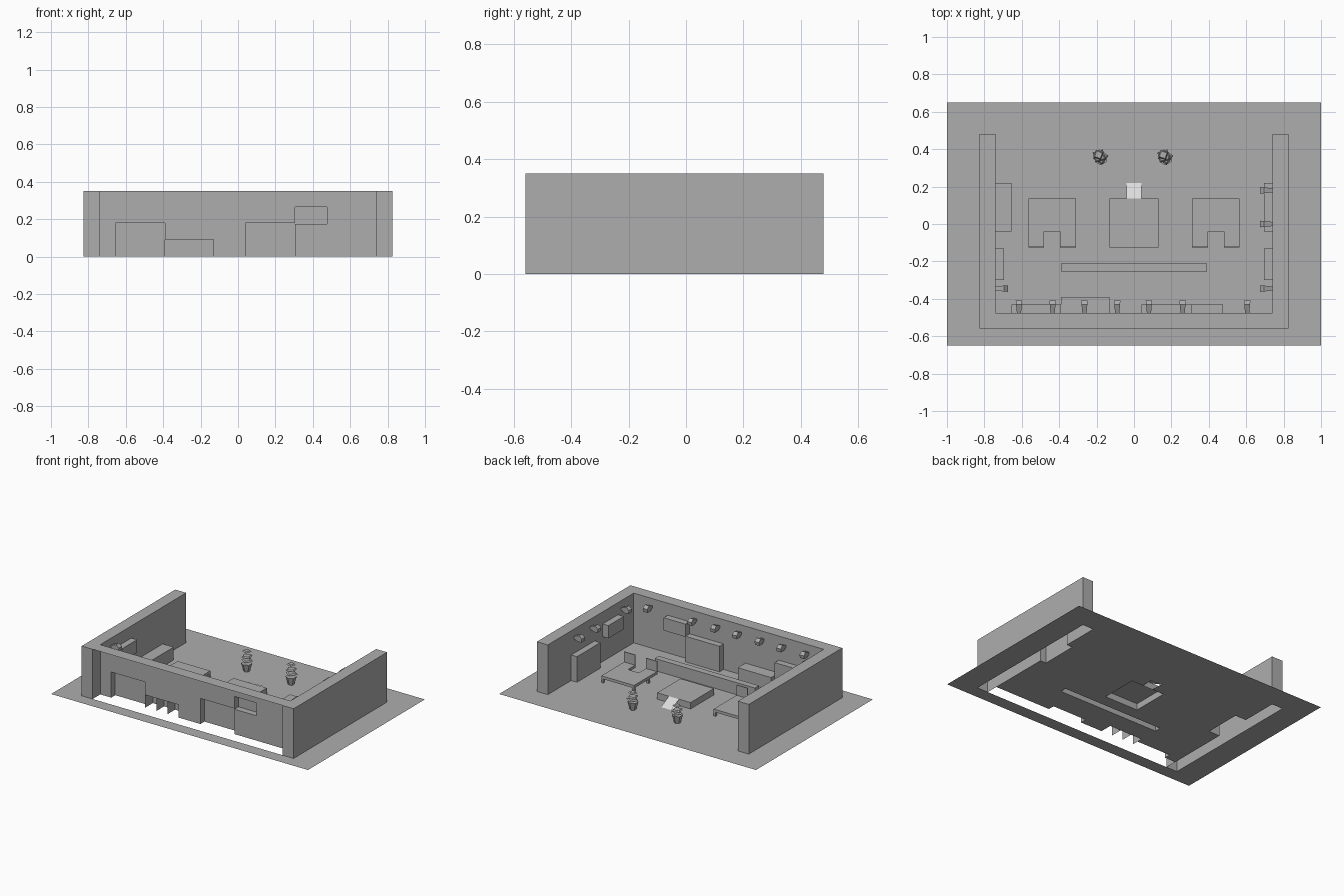
import bpy, bmesh, math
from mathutils import Matrix, Vector

if "Cube" in bpy.data.objects:
    bpy.data.objects.remove(bpy.data.objects["Cube"])

def material(name, v):
    m = bpy.data.materials.new(name)
    m.diffuse_color = (v, v, v, 1)
    m.use_nodes = True
    m.node_tree.nodes["Principled BSDF"].inputs["Base Color"].default_value = m.diffuse_color
    return m

GREY = material("mid grey", 0.42)
PALE = material("pale grey", 0.72)

def finish(name, bm, mat=GREY):
    me = bpy.data.meshes.new(name)
    bm.to_mesh(me)
    bm.free()
    me.materials.append(mat)
    ob = bpy.data.objects.new(name, me)
    bpy.context.collection.objects.link(ob)
    return ob

def quad(bm, pts):
    bm.faces.new([bm.verts.new(p) for p in pts])

def sheet(name, outer, holes, place):
    """Flat rectangle (u0,u1,v0,v1) with rectangular holes cut out."""
    rects = [outer] + holes
    us = sorted({u for r in rects for u in r[:2]})
    vs = sorted({v for r in rects for v in r[2:]})
    bm = bmesh.new()
    for a, b in zip(us, us[1:]):
        for c, d in zip(vs, vs[1:]):
            u, v = (a + b) / 2, (c + d) / 2
            if not any(h[0] < u < h[1] and h[2] < v < h[3] for h in holes):
                quad(bm, [place(a, c), place(b, c), place(b, d), place(a, d)])
    bmesh.ops.remove_doubles(bm, verts=bm.verts, dist=1e-5)
    bmesh.ops.dissolve_limit(bm, angle_limit=0.01, verts=bm.verts, edges=bm.edges)
    return finish(name, bm)

def box(name, x0, x1, y0, y1, z0, z1, omit=()):
    """Box with some sides left open, e.g. omit=('-y', '-z')."""
    bm = bmesh.new()
    bmesh.ops.create_cube(bm, size=1, matrix=Matrix.Translation(
        ((x0 + x1) / 2, (y0 + y1) / 2, (z0 + z1) / 2)) @ Matrix.Diagonal((x1 - x0, y1 - y0, z1 - z0, 1)))
    bm.normal_update()
    dirs = {'+x': (1, 0, 0), '-x': (-1, 0, 0), '+y': (0, 1, 0), '-y': (0, -1, 0), '-z': (0, 0, -1)}
    gone = [f for f in bm.faces if any(f.normal.dot(Vector(dirs[d])) > 0.9 for d in omit)]
    bmesh.ops.delete(bm, geom=gone, context='FACES')
    return finish(name, bm)

XI, XO, YI, YO, YB, H = 0.74, 0.825, -0.475, -0.56, 0.48, 0.35

# Cabinets and panels that push out of the walls: a, b, z0, z1, depth
front = [(-0.655, -0.39, 0, 0.18, 0.045), (-0.39, -0.13, 0, 0.09, 0.085),
         (0.04, 0.305, 0, 0.18, 0.045), (0.305, 0.475, 0.175, 0.265, 0.045)]
left = [(-0.04, 0.22, 0, 0.09, 0.085), (-0.30, -0.13, 0.175, 0.265, 0.045)]
right = [(-0.04, 0.22, 0, 0.18, 0.045), (-0.30, -0.13, 0.175, 0.265, 0.045)]

# Floor, open under the hollow walls and solid blocks
holes = [(-XO, -XI, YO, YB), (XI, XO, YO, YB), (-XI, XI, YO, YI),
         (-0.13, 0.13, -0.125, 0.135), (-0.04, 0.04, 0.135, 0.22), (-0.39, 0.39, -0.255, -0.21)]
holes += [(a, b, YI, YI + d) for a, b, z0, z1, d in front if z0 == 0]
holes += [(-XI, -XI + d, a, b) for a, b, z0, z1, d in left if z0 == 0]
holes += [(XI - d, XI, a, b) for a, b, z0, z1, d in right if z0 == 0]
sheet("floor", (-1, 1, -0.65, 0.65), holes, lambda u, v: (u, v, 0))

# Walls
sheet("wall_top", (-XO, XO, YO, YB), [(-XI, XI, YI, YB)], lambda u, v: (u, v, H))
sheet("front_wall_inside", (-XI, XI, 0, H), [f[:4] for f in front], lambda u, v: (u, YI, v))
for side, s, items in (("left", -1, left), ("right", 1, right)):
    sheet(side + "_wall_inside", (YO, YB, 0, H), [f[:4] for f in items], lambda u, v: (s * XI, u, v))
    sheet(side + "_wall_outside", (YO, YB, 0, H), [], lambda u, v: (s * XO, u, v))
    lo, hi = sorted((s * XI, s * XO))
    for end, y in (("front", YO), ("back", YB)):
        sheet(side + "_wall_" + end + "_end", (lo, hi, 0, H), [], lambda u, v: (u, y, v))
    for a, b, z0, z1, d in items:
        lo, hi = sorted((s * XI, s * (XI - d)))
        open_sides = ['+x' if s > 0 else '-x'] + (['-z'] if z0 == 0 else [])
        box(side + "_wall_cabinet", lo, hi, a, b, z0, z1, open_sides)
for a, b, z0, z1, d in front:
    box("front_wall_cabinet", a, b, YI, YI + d, z0, z1, ['-y'] + (['-z'] if z0 == 0 else []))
for x in (-0.303, -0.217):
    sheet("cabinet_divider", (YI, YI + 0.085, 0, 0.09), [], lambda u, v: (x, u, v))

# Centre platform, ramp and long bench
box("centre_platform", -0.13, 0.13, -0.125, 0.135, 0, 0.045, ['-z'])
box("long_bench", -0.39, 0.39, -0.255, -0.21, 0, 0.085, ['-z'])
bm = bmesh.new()
quad(bm, [(-0.04, 0.135, 0.045), (0.04, 0.135, 0.045), (0.04, 0.22, 0), (-0.04, 0.22, 0)])
finish("ramp", bm, PALE)

# Low tables with two backed seats each
for s in (-1, 1):
    cx = s * 0.4375
    box("table_top", cx - 0.1275, cx + 0.1275, -0.04, 0.135, 0.028, 0.048)
    for dx in (-0.12, 0.12):
        for y in (-0.033, 0.128):
            box("table_leg", cx + dx - 0.0075, cx + dx + 0.0075, y - 0.007, y + 0.007, 0, 0.028)
    for dx in (-0.085, 0.085):
        x0, x1 = cx + dx - 0.0425, cx + dx + 0.0425
        box("seat", x0, x1, -0.125, -0.04, 0.028, 0.048)
        box("seat_back", x0, x1, -0.125, -0.119, 0.048, 0.12)

# Wall spotlights: arm and tilted tapered head
def spotlight(pos, angle):
    bm = bmesh.new()
    prof = [(0, 0.300), (0.045, 0.318), (0.066, 0.300), (0.062, 0.275), (0.03, 0.272), (0, 0.285)]
    rings = [[bm.verts.new((w * (0.7 + 6 * y), y, z)) for y, z in prof] for w in (-0.016, 0.016)]
    bm.faces.new(rings[0])
    bm.faces.new(rings[1][::-1])
    n = len(prof)
    for i in range(n):
        j = (i + 1) % n
        bm.faces.new([rings[0][j], rings[0][i], rings[1][i], rings[1][j]])
    bmesh.ops.recalc_face_normals(bm, faces=bm.faces)
    bm.transform(Matrix.Translation((*pos, 0)) @ Matrix.Rotation(angle, 4, 'Z'))
    finish("spotlight", bm)

for x in (-0.615, -0.435, -0.265, -0.09, 0.08, 0.26, 0.605):
    spotlight((x, YI), 0)
spotlight((-XI, -0.345), -math.pi / 2)
for y in (0.18, 0.0, -0.345):
    spotlight((XI, y), math.pi / 2)

# Potted plants: tapered pot with stacked thin leaf layers
for px in (-0.178, 0.168):
    bm = bmesh.new()
    bmesh.ops.create_cone(bm, cap_ends=True, segments=6, radius1=0.02, radius2=0.036, depth=0.055,
                          matrix=Matrix.Translation((px, 0.35, 0.0275)))
    finish("plant_pot", bm)
    for z, r, a, dx, dy in ((0.075, 0.042, 10, 0, 0.008), (0.098, 0.04, 62, -0.008, 0.014), (0.13, 0.03, 25, -0.012, 0.02)):
        bm = bmesh.new()
        bmesh.ops.create_cone(bm, cap_ends=True, segments=4, radius1=r, radius2=r * 0.75, depth=0.008,
                              matrix=Matrix.Translation((px + dx, 0.35 + dy, z)) @ Matrix.Rotation(math.radians(a), 4, 'Z'))
        finish("leaf_layer", bm)
